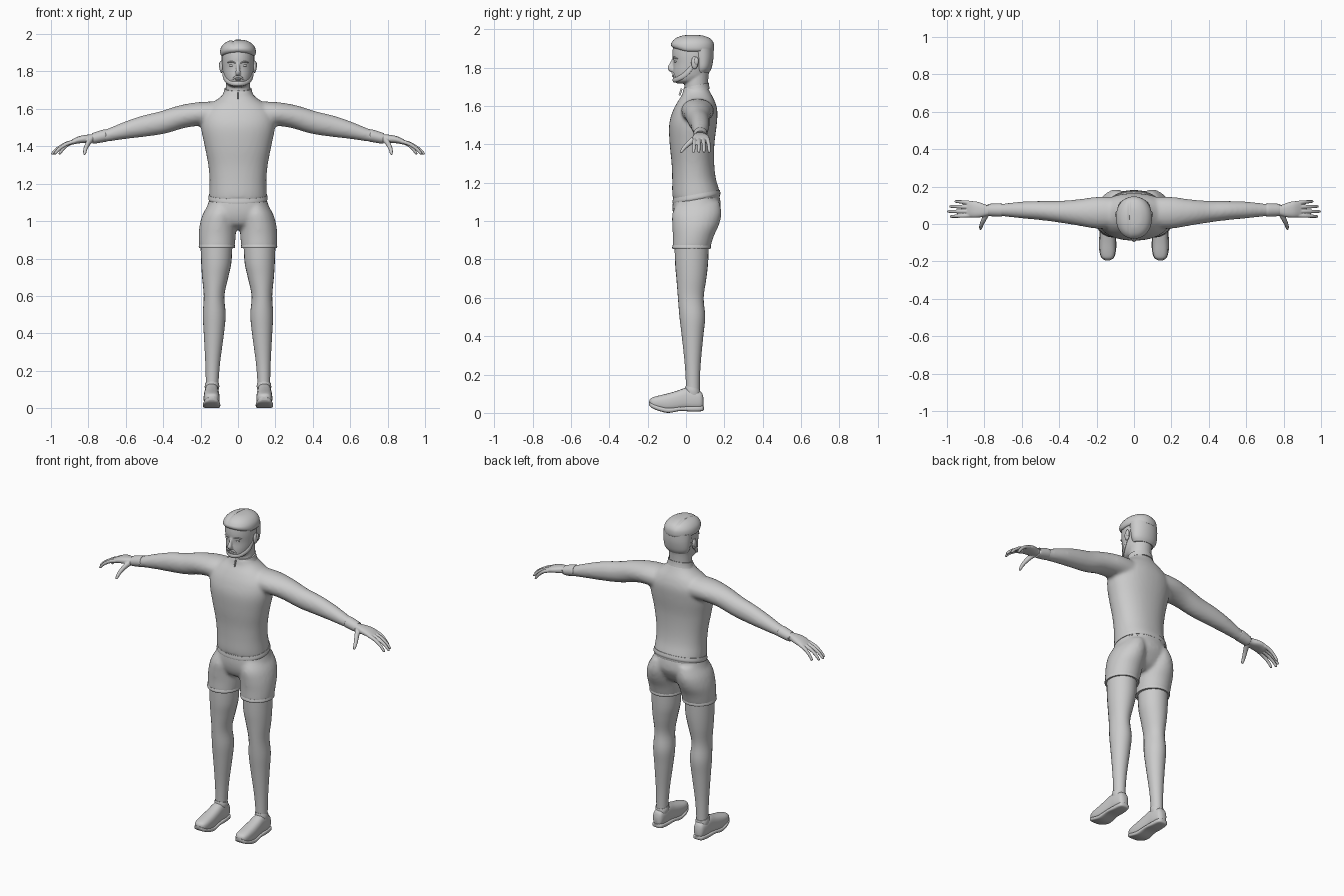
import bpy, bmesh
from math import sin, cos, pi, exp, radians, copysign
from mathutils import Vector, Matrix

X, Y, Z = Vector((1, 0, 0)), Vector((0, 1, 0)), Vector((0, 0, 1))


def spline(rows, n):
    """Smoothly interpolate rows (x, y, z, radius along ref, other radius)."""
    out = []
    for i in range(len(rows) - 1):
        p0, p1, p2, p3 = (rows[max(0, min(len(rows) - 1, i + k))] for k in (-1, 0, 1, 2))
        for j in range(n):
            t = j / n
            out.append([b + .5 * t * (c - a + t * (2 * a - 5 * b + 4 * c - d + t * (3 * (b - c) + d - a)))
                        for a, b, c, d in zip(p0, p1, p2, p3)])
    return out + [list(rows[-1])]


def loft(bm, rows, normal=None, ref=Y, seg=24, n=4, power=2.0):
    """Skin a closed tube through super-elliptical sections."""
    rows = spline(rows, n)
    pts = [Vector(r[:3]) for r in rows]
    rings = []
    for i, r in enumerate(rows):
        t = normal or (pts[min(i + 1, len(pts) - 1)] - pts[max(i - 1, 0)])
        t = t.normalized()
        u = (ref - t * ref.dot(t)).normalized()
        w = t.cross(u)
        ring = []
        for k in range(seg):
            c, s = cos(2 * pi * k / seg), sin(2 * pi * k / seg)
            c, s = (copysign(abs(q) ** (2 / power), q) for q in (c, s))
            ring.append(bm.verts.new(pts[i] + u * r[3] * c + w * r[4] * s))
        rings.append(ring)
    for a, b in zip(rings, rings[1:]):
        for k in range(seg):
            bm.faces.new((a[k], a[(k + 1) % seg], b[(k + 1) % seg], b[k]))
    bm.faces.new(rings[0])
    bm.faces.new(rings[-1])


def ball(bm, loc, size):
    bmesh.ops.create_uvsphere(bm, u_segments=20, v_segments=12, radius=1,
                              matrix=Matrix.Translation(loc) @ Matrix.Diagonal((*size, 1)))


def finish(name, bm, voxel=0, smooth=3, mirror=False):
    bmesh.ops.recalc_face_normals(bm, faces=bm.faces)
    me = bpy.data.meshes.new(name)
    bm.to_mesh(me)
    bm.free()
    for p in me.polygons:
        p.use_smooth = True
    me.set_sharp_from_angle(angle=radians(50))
    ob = bpy.data.objects.new(name, me)
    bpy.context.collection.objects.link(ob)
    if voxel:
        m = ob.modifiers.new("blend", 'REMESH')
        m.mode, m.voxel_size, m.use_smooth_shade = 'VOXEL', voxel, True
        m = ob.modifiers.new("soften", 'SMOOTH')
        m.factor, m.iterations = .5, smooth
    if mirror:
        ob.modifiers.new("mirror", 'MIRROR').use_mirror_merge = False
    return ob


def span(z, front, back, rx):
    """Horizontal section from its front and back y and half width."""
    return (0, (front + back) / 2, z, (back - front) / 2, rx)


def part(name, rows, mirror=False, **kw):
    bm = bmesh.new()
    loft(bm, rows, **kw)
    return finish(name, bm, mirror=mirror)


# Shirt: torso and sleeves blended together
bm = bmesh.new()
loft(bm, [span(*r) for r in (
    (1.11, -.068, .176, .155), (1.15, -.072, .176, .154), (1.22, -.072, .156, .152),
    (1.30, -.075, .147, .159), (1.40, -.085, .148, .178), (1.50, -.088, .160, .198),
    (1.57, -.070, .164, .195), (1.62, -.045, .152, .155), (1.655, -.022, .135, .105),
    (1.68, -.015, .122, .078), (1.70, -.01, .115, .072))], normal=Z, seg=40, power=2.2)
for s in (1, -1):
    loft(bm, [(s * x, y, z, ry, rz) for x, y, z, ry, rz in (
        (.10, .06, 1.57, .085, .07), (.20, .06, 1.573, .085, .064), (.30, .062, 1.558, .07, .062),
        (.40, .066, 1.528, .058, .061), (.50, .072, 1.508, .051, .057), (.60, .075, 1.485, .045, .046),
        (.70, .075, 1.458, .034, .033), (.77, .075, 1.443, .029, .025))])
finish("shirt", bm, voxel=.01, smooth=6)

# Collar, zip pull, shirt hem and sleeve cuffs
part("collar", [(0, .052, 1.675, .073, .081), (0, .053, 1.69, .069, .076), (0, .054, 1.708, .066, .073)],
     normal=Vector((0, -.2, 1)), seg=40)
part("zip_pull", [(0, -.022, 1.69, .005, .004), (0, -.034, 1.655, .005, .004)], seg=8)
part("shirt_hem", [(0, .055, 1.112, .124, .156), (0, .055, 1.122, .127, .159), (0, .054, 1.14, .124, .156)],
     normal=Vector((0, -.18, 1)), seg=48, power=2.2)
part("sleeve_cuff", [(.71, .075, 1.457, .034, .031), (.716, .075, 1.456, .036, .033),
                     (.77, .075, 1.443, .033, .029), (.776, .075, 1.442, .030, .026)], mirror=True)

# Shorts: pelvis and two legs blended together
bm = bmesh.new()
loft(bm, [span(*r) for r in (
    (1.14, -.066, .172, .146), (1.10, -.069, .180, .158), (1.06, -.070, .180, .172),
    (1.02, -.064, .162, .178), (.98, -.045, .135, .14), (.955, 0, .10, .08))], normal=Z, seg=40, power=2.2)
for s in (1, -1):
    loft(bm, [(s * x, y, z, ry, rx) for x, y, z, ry, rx in (
        (.085, .065, 1.10, .11, .065), (.097, .057, 1.04, .128, .09), (.107, .05, .98, .122, .098),
        (.111, .038, .92, .107, .099), (.113, .028, .858, .098, .095))], normal=Z)
finish("shorts", bm, voxel=.01, smooth=4)
part("shorts_hem", [(.113, .029, .855, .098, .095), (.113, .029, .862, .101, .097),
                    (.113, .03, .875, .099, .095)], normal=Z, seg=32, mirror=True)

# Legs
part("leg", [(.115, .03, .90, .09, .086), (.116, .029, .78, .086, .081), (.122, .028, .70, .078, .070),
             (.128, .025, .60, .067, .055), (.127, .033, .50, .067, .061), (.129, .034, .40, .056, .054),
             (.135, .035, .25, .041, .040), (.138, .036, .14, .036, .034), (.139, .036, .07, .036, .034)],
     normal=Z, mirror=True)


# Shoes: upper, sole and ankle collar
def shoe_rows(rows):
    return [(.141, y, (lo + hi) / 2, rx, (hi - lo) / 2) for y, lo, hi, rx in rows]


part("shoe_upper", shoe_rows((
    (.092, .035, .075, .012), (.080, .02, .108, .030), (.04, .015, .122, .037), (0, .016, .130, .038),
    (-.05, .01, .114, .041), (-.10, .006, .100, .043), (-.15, .018, .088, .041),
    (-.18, .03, .078, .031), (-.191, .045, .066, .012))), normal=Y, ref=X, power=2.6, mirror=True)
part("shoe_sole", shoe_rows((
    (.094, .016, .034, .014), (.082, .009, .036, .033), (.03, .007, .034, .040), (-.03, .01, .032, .042),
    (-.09, .0, .026, .046), (-.14, .010, .036, .045), (-.18, .027, .052, .034),
    (-.194, .043, .060, .013))), normal=Y, ref=X, power=4, mirror=True)
part("shoe_collar", [(.14, .035, .095, .045, .036), (.139, .035, .115, .042, .039),
                     (.139, .035, .132, .039, .037)], normal=Vector((0, .25, 1)), mirror=True)

# Hands: palm, four curled fingers and a thumb
bm = bmesh.new()
loft(bm, [(.755, .075, 1.446, .024, .02), (.79, .073, 1.442, .03, .021), (.82, .074, 1.439, .039, .021),
          (.855, .078, 1.433, .044, .018), (.89, .079, 1.420, .042, .012)], power=2.4)
for y0, y1, tip in ((.113, .121, .955), (.091, .094, .985), (.068, .067, .996), (.046, .040, .982)):
    d = tip - .87
    loft(bm, [(.87 + d * a, y0 + (y1 - y0) * a, z, r, r) for a, z, r in (
        (0, 1.427, .011), (.4, 1.413, .0105), (.75, 1.388, .009), (.96, 1.363, .0075), (1, 1.356, .004))], seg=12)
loft(bm, [(.785, .06, 1.437, .016, .018), (.803, .024, 1.413, .013, .015), (.816, -.006, 1.385, .011, .011),
          (.82, -.024, 1.362, .008, .008), (.82, -.029, 1.355, .004, .004)], ref=X, seg=14)
finish("hand", bm, voxel=.0035, smooth=3, mirror=True)

# Head with neck, nose and chin blended together
bm = bmesh.new()
loft(bm, [span(*r) for r in ((1.65, -.005, .118, .068), (1.70, -.008, .115, .066), (1.76, -.01, .118, .066),
                             (1.80, -.01, .125, .07))], normal=Z)
loft(bm, [span(*r) for r in (
    (1.716, -.045, .05, .03), (1.728, -.06, .085, .055), (1.75, -.067, .112, .069), (1.78, -.068, .122, .077),
    (1.82, -.066, .134, .083), (1.87, -.071, .141, .086), (1.92, -.064, .136, .082),
    (1.945, -.04, .115, .06), (1.955, -.01, .08, .03))], normal=Z, seg=40)
loft(bm, [(0, -.064, 1.85, .006, .006), (0, -.073, 1.82, .012, .009), (0, -.080, 1.797, .016, .014),
          (0, -.068, 1.782, .01, .012)], seg=14)
finish("head", bm, voxel=.005, smooth=4)

# Hair: cap with an overhanging edge and an off-centre parting
bm = bmesh.new()
loft(bm, [span(*r) for r in (
    (1.884, -.055, .135, .082), (1.888, -.070, .144, .092), (1.905, -.078, .147, .096),
    (1.93, -.075, .143, .090), (1.952, -.055, .125, .071), (1.966, -.02, .09, .042),
    (1.97, .015, .055, .012))], normal=Z, seg=64, power=2.15)
for v in bm.verts:
    groove = exp(-((v.co.x + .025) / .007) ** 2)
    v.co.z -= .007 * groove * max(0, (v.co.z - 1.88) / .09)
    v.co.z += .018 * max(0, -v.co.y / .08) * max(0, (1.93 - v.co.z) / .04)
finish("hair", bm)

# Short lower back hair and sideburns
part("back_hair", [span(*r) for r in ((1.775, .04, .122, .066), (1.80, .04, .134, .081),
                                      (1.85, .03, .143, .087), (1.90, .02, .143, .088))], normal=Z, seg=32)

# Facial details: eyes, brows, ears
bm = bmesh.new()
ball(bm, (.034, -.053, 1.832), (.013, .009, .007))
finish("eye", bm, mirror=True)
part("eyebrow", [(.014, -.066, 1.845, .004, .003), (.036, -.062, 1.853, .006, .004),
                 (.058, -.045, 1.846, .003, .002)], seg=10, mirror=True)
bm = bmesh.new()
ball(bm, (.089, .045, 1.825), (.010, .018, .033))
ball(bm, (.093, .054, 1.833), (.009, .012, .022))
finish("ear", bm, mirror=True)

# Moustache, lips and jaw beard
part("moustache", [(s * x, y, z, r, r) for s, x, y, z, r in (
    (-1, .032, -.054, 1.752, .003), (-1, .016, -.066, 1.768, .006), (1, 0, -.069, 1.772, .007),
    (1, .016, -.066, 1.768, .006), (1, .032, -.054, 1.752, .003))], seg=12)
bm = bmesh.new()
ball(bm, (0, -.064, 1.760), (.019, .009, .004))
ball(bm, (0, -.063, 1.753), (.016, .009, .004))
finish("lips", bm)
half = [(.081, .035, 1.81, .010, .004), (.072, .0, 1.768, .014, .006), (.045, -.040, 1.742, .013, .007)]
part("beard", half + [(0, -.061, 1.735, .014, .009)] + [(-r[0], *r[1:]) for r in reversed(half)],
     ref=Z, seg=14, n=6)
